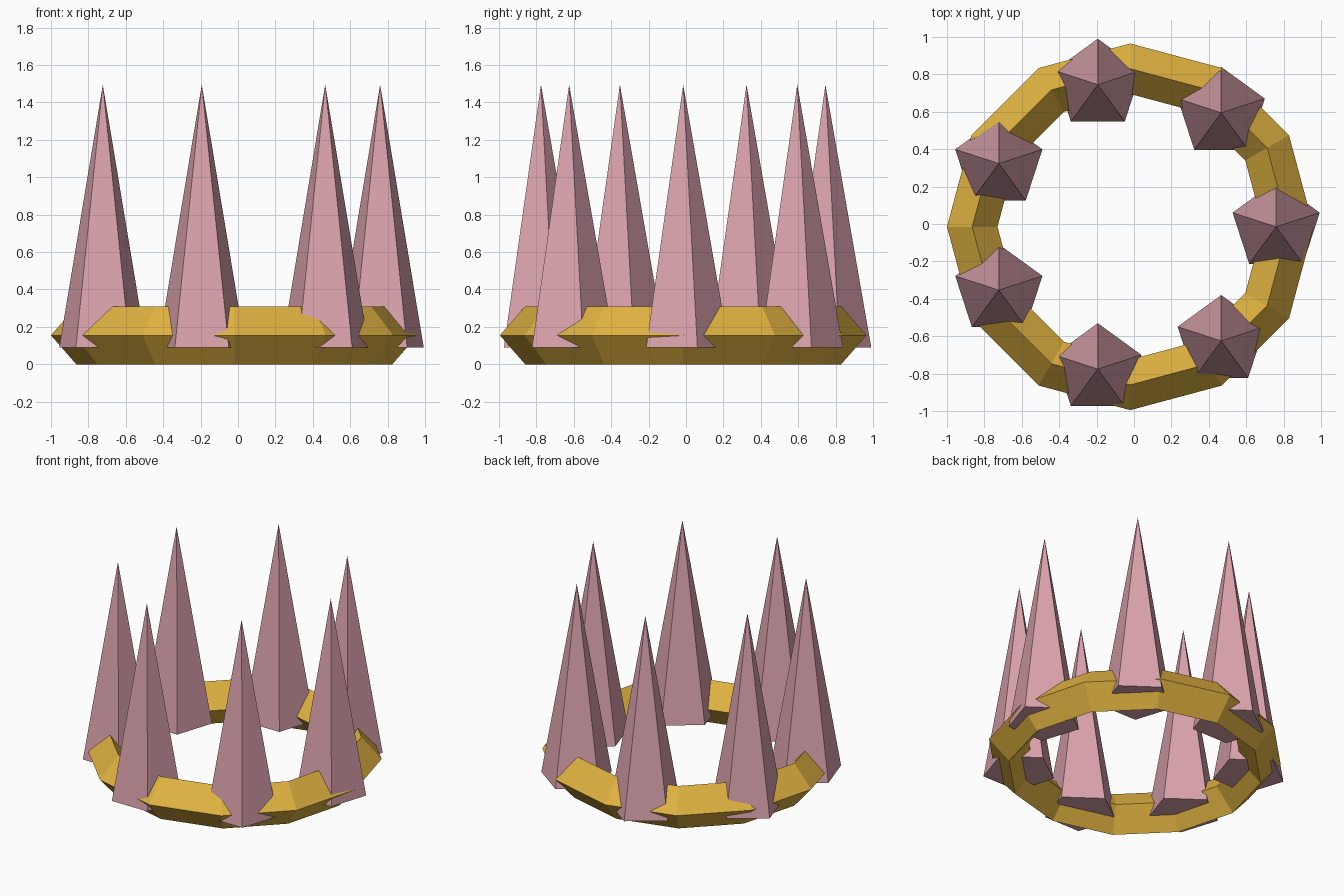
import bpy
from math import cos, sin, tau

cube = bpy.data.objects.get("Cube")
if cube:
    bpy.data.objects.remove(cube, do_unlink=True)


def make_material(name, rgb):
    mat = bpy.data.materials.new(name)
    mat.use_nodes = True
    color = (*rgb, 1.0)
    mat.diffuse_color = color
    mat.node_tree.nodes["Principled BSDF"].inputs["Base Color"].default_value = color
    return mat


gold = make_material("gold", (0.75, 0.45, 0.053))
pink = make_material("dusty pink", (0.71, 0.365, 0.415))

CENTER_X, CENTER_Y = -0.02, -0.015
RING_RADIUS, RING_HALF_WIDTH, RING_HALF_HEIGHT = 0.845, 0.135, 0.155
SPIKE_COUNT, SPIKE_CIRCLE = 7, 0.78
SPIKE_BASE, SPIKE_TOP, SPIKE_RADIUS = 0.09, 1.495, 0.245

# Faceted band with a diamond cross-section
bpy.ops.mesh.primitive_torus_add(
    major_segments=12, minor_segments=4,
    major_radius=RING_RADIUS, minor_radius=RING_HALF_WIDTH,
    location=(CENTER_X, CENTER_Y, RING_HALF_HEIGHT))
band = bpy.context.object
band.name = "crown_band"
band.scale.z = RING_HALF_HEIGHT / RING_HALF_WIDTH
band.data.materials.append(gold)
bpy.ops.object.shade_flat()

# Five-sided spikes, all turned the same way, spaced evenly round the band
for i in range(SPIKE_COUNT):
    angle = tau * i / SPIKE_COUNT
    bpy.ops.mesh.primitive_cone_add(
        vertices=5, radius1=SPIKE_RADIUS, radius2=0, depth=SPIKE_TOP - SPIKE_BASE,
        location=(CENTER_X + SPIKE_CIRCLE * cos(angle),
                  CENTER_Y + SPIKE_CIRCLE * sin(angle),
                  (SPIKE_BASE + SPIKE_TOP) / 2))
    spike = bpy.context.object
    spike.name = f"spike_{i + 1}"
    spike.data.materials.append(pink)
    bpy.ops.object.shade_flat()
